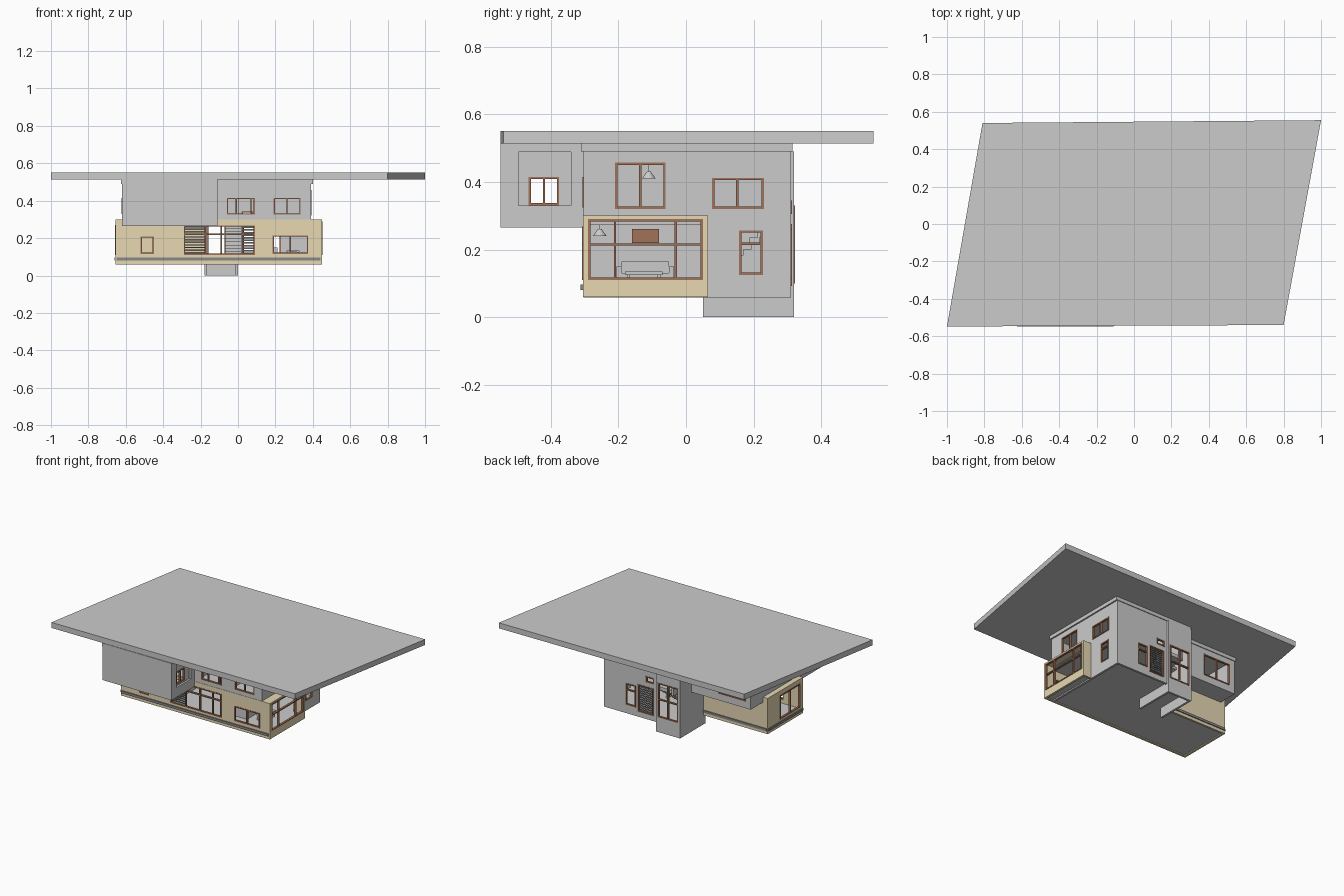
import bpy, bmesh


def material(name, rgb):
    m = bpy.data.materials.new(name)
    m.diffuse_color = (*rgb, 1)
    return m


SAND = material("sand_render", (0.80, 0.69, 0.45))
BROWN = material("brown_timber", (0.36, 0.17, 0.10))
DARK = material("dark_grey", (0.25, 0.25, 0.26))


def finish(name, bm, mat=None):
    mesh = bpy.data.meshes.new(name)
    bm.to_mesh(mesh)
    bm.free()
    ob = bpy.data.objects.new(name, mesh)
    bpy.context.collection.objects.link(ob)
    if mat:
        mesh.materials.append(mat)
    return ob


def boxes(name, items, mat=None):
    """One object from boxes given as (x0, x1, y0, y1, z0, z1)."""
    bm = bmesh.new()
    for x0, x1, y0, y1, z0, z1 in items:
        vs = bmesh.ops.create_cube(bm, size=1)["verts"]
        for v in vs:
            v.co = ((x0 + x1) / 2 + v.co.x * (x1 - x0),
                    (y0 + y1) / 2 + v.co.y * (y1 - y0),
                    (z0 + z1) / 2 + v.co.z * (z1 - z0))
    return finish(name, bm, mat)


def wall(name, axis, pos, inward, u0, u1, z0, z1, holes=(), mat=None, thick=0.014):
    """Wall at x or y = pos; a hole is (u0, u1, z0, z1, mullions, transoms), framed in timber."""
    us = sorted({u0, u1, *[v for h in holes for v in h[:2]]})
    zs = sorted({z0, z1, *[v for h in holes for v in h[2:4]]})
    bm = bmesh.new()
    place = (lambda u, z: (u, pos, z)) if axis == "y" else (lambda u, z: (pos, u, z))
    for a, b in zip(us, us[1:]):
        for c, d in zip(zs, zs[1:]):
            mu, mz = (a + b) / 2, (c + d) / 2
            if any(h[0] < mu < h[1] and h[2] < mz < h[3] for h in holes):
                continue
            bm.faces.new([bm.verts.new(place(*p)) for p in ((a, c), (b, c), (b, d), (a, d))])
    bmesh.ops.remove_doubles(bm, verts=bm.verts, dist=1e-5)
    ob = finish(name, bm, mat)
    mod = ob.modifiers.new("thickness", "SOLIDIFY")
    mod.thickness = thick
    mod.offset = 1 if inward == (-1 if axis == "y" else 1) else -1
    # timber frames
    bars, w = [], 0.007
    lo, hi = sorted((pos - 0.003 * inward, pos + 0.011 * inward))
    for h in holes:
        if len(h) < 6:
            continue
        a, b, c, d, mull, trans = h
        rects = [(a, a + w, c, d), (b - w, b, c, d), (a, b, c, c + w), (a, b, d - w, d)]
        rects += [(m - w / 2, m + w / 2, c, d) for m in mull]
        rects += [(a, b, t - w / 2, t + w / 2) for t in trans]
        for p, q, r, s in rects:
            bars.append((p, q, lo, hi, r, s) if axis == "y" else (lo, hi, p, q, r, s))
    if bars:
        boxes(name + "_frames", bars, BROWN)
    return ob


# Skewed flat roof
bm = bmesh.new()
plan = [(-1, -0.548), (0.8, -0.54), (1, 0.555), (-0.81, 0.54)]
low = [bm.verts.new((x, y, 0.513)) for x, y in plan]
top = [bm.verts.new((x, y, 0.55)) for x, y in plan]
bm.faces.new(low[::-1])
bm.faces.new(top)
for i in range(4):
    j = (i + 1) % 4
    bm.faces.new((low[i], low[j], top[j], top[i]))
finish("roof", bm)

# Ceilings under the roof
boxes("ceiling_slabs", [(-0.11, 0.40, -0.31, 0.315, 0.49, 0.513),
                        (-0.625, -0.11, -0.549, 0.205, 0.49, 0.513),
                        (-0.18, -0.11, 0.205, 0.315, 0.49, 0.513)])

# Floors
boxes("ground_floor", [(-0.64, 0.436, -0.29, 0.055, 0.066, 0.092),
                       (-0.18, 0.376, 0.055, 0.30, 0.066, 0.092)])
boxes("upper_floor", [(-0.11, 0.376, -0.29, 0.30, 0.272, 0.295),
                      (-0.62, -0.11, -0.548, 0.20, 0.265, 0.28)])
boxes("lower_wing_roof", [(-0.655, -0.60, -0.305, 0.07, 0.288, 0.30),
                          (0.38, 0.45, -0.305, 0.065, 0.292, 0.30)], SAND)

# Sand-coloured lower storey
wall("lower_front_wall", "y", -0.305, 1, -0.655, 0.45, 0.06, 0.30, [
    (-0.52, -0.45, 0.115, 0.21, [], []),
    (-0.29, 0.09, 0.11, 0.268, [-0.175, -0.07, 0.025], [0.22]),
    (0.185, 0.375, 0.115, 0.215, [0.28], [])], SAND)
wall("bay_side_wall", "x", 0.45, -1, -0.305, 0.065, 0.06, 0.30,
     [(-0.29, 0.05, 0.11, 0.29, [-0.21, -0.03], [0.215])], SAND)
wall("bay_return_wall", "y", 0.065, -1, 0.39, 0.45, 0.06, 0.30, mat=SAND)
wall("wing_left_wall", "x", -0.655, 1, -0.305, 0.07, 0.06, 0.30,
     [(-0.275, -0.06, 0.11, 0.27, [-0.17], [])], SAND)
wall("wing_back_wall", "y", 0.07, -1, -0.655, -0.18, 0.06, 0.30, mat=SAND)

# Base trim running round the wing
boxes("base_trim", [(-0.65, 0.44, -0.312, -0.303, 0.08, 0.096),
                    (-0.661, -0.653, -0.30, 0.065, 0.08, 0.096),
                    (-0.65, -0.18, 0.068, 0.076, 0.08, 0.096)], DARK)

# Grey two-storey house
wall("upper_front_wall", "y", -0.303, 1, -0.11, 0.39, 0.30, 0.49, [
    (-0.06, 0.09, 0.325, 0.415, [-0.01, 0.07], []),
    (0.19, 0.335, 0.325, 0.415, [0.262], [])])
wall("right_wall", "x", 0.39, -1, -0.303, 0.31, 0.058, 0.49, [
    (-0.289, 0.05, 0.092, 0.29),
    (-0.21, -0.06, 0.32, 0.457, [-0.135], []),
    (0.077, 0.23, 0.32, 0.412, [0.152], []),
    (0.157, 0.227, 0.125, 0.257, [], [0.217])])
wall("back_wall", "y", 0.31, -1, 0.0, 0.39, 0.058, 0.49, [
    (0.155, 0.23, 0.115, 0.26, [], [0.217]),
    (0.025, 0.14, 0.092, 0.275, [], []),
    (0.02, 0.08, 0.305, 0.345, [], [])])

# Entrance tower reaching the ground
wall("tower_back_wall", "y", 0.32, -1, -0.18, 0.0, 0.0, 0.49,
     [(-0.165, -0.015, 0.10, 0.33, [-0.09], [0.22])])
wall("tower_left_wall", "x", -0.18, 1, 0.05, 0.32, 0.0, 0.49)
wall("tower_right_footing", "x", 0.0, -1, 0.05, 0.32, 0.0, 0.066)

# Overhanging upper left volume
wall("upper_box_front", "y", -0.548, 1, -0.62, -0.11, 0.265, 0.49)
wall("upper_box_left", "x", -0.62, 1, -0.548, 0.20, 0.265, 0.49,
     [(-0.465, -0.375, 0.33, 0.415, [-0.42], [])])
wall("upper_box_back", "y", 0.20, -1, -0.62, -0.18, 0.265, 0.49,
     [(-0.58, -0.38, 0.31, 0.455, [-0.48], [])])
wall("upper_box_right", "x", -0.11, -1, -0.548, 0.31, 0.265, 0.49,
     [(-0.495, -0.34, 0.33, 0.489)])
wall("recessed_panel", "x", -0.135, -1, -0.51, -0.325, 0.32, 0.489,
     [(-0.465, -0.375, 0.33, 0.415, [-0.42], [])])

# Louvred screens
boxes("front_louvre", [(-0.283, -0.18, -0.29, -0.284, z, z + 0.007)
                       for z in [0.118 + 0.014 * i for i in range(11)]], DARK)
boxes("back_door_louvre", [(0.03, 0.135, 0.298, 0.304, z, z + 0.008)
                           for z in [0.10 + 0.014 * i for i in range(12)]], DARK)

# Interior partitions
boxes("partitions", [(0.10, 0.11, -0.29, 0.055, 0.092, 0.272),
                     (-0.31, -0.30, -0.29, 0.055, 0.092, 0.265),
                     (0.12, 0.13, -0.29, 0.30, 0.295, 0.49)])
# Stair rising towards the tower
boxes("stair", [(-0.07, 0.02, 0.02 + 0.024 * i, 0.05 + 0.024 * i, 0.092 + 0.018 * i,
                 0.11 + 0.018 * i) for i in range(10)])
# Bay room furniture
boxes("sofa", [(0.125, 0.21, -0.19, -0.05, 0.092, 0.13),
               (0.115, 0.135, -0.19, -0.05, 0.13, 0.165),
               (0.125, 0.21, -0.205, -0.19, 0.092, 0.15),
               (0.125, 0.21, -0.05, -0.035, 0.092, 0.15)])
boxes("low_table", [(0.26, 0.33, -0.18, -0.07, 0.125, 0.135)] +
      [(x, x + 0.01, y, y + 0.01, 0.092, 0.125) for x in (0.265, 0.315) for y in (-0.175, -0.085)])
boxes("wall_picture", [(0.11, 0.115, -0.16, -0.08, 0.22, 0.26)], BROWN)
# Pendant lamps
for n, (x, y, z) in enumerate([(0.25, -0.255, 0.25), (0.25, -0.11, 0.42)]):
    bm = bmesh.new()
    bmesh.ops.create_cone(bm, cap_ends=True, segments=12, radius1=0.02, radius2=0.006, depth=0.02)
    bmesh.ops.translate(bm, verts=bm.verts, vec=(x, y, z))
    finish("lamp_shade_%d" % n, bm)
    boxes("lamp_cord_%d" % n, [(x - .001, x + .001, y - .001, y + .001, z, 0.272 if n == 0 else 0.49)])
